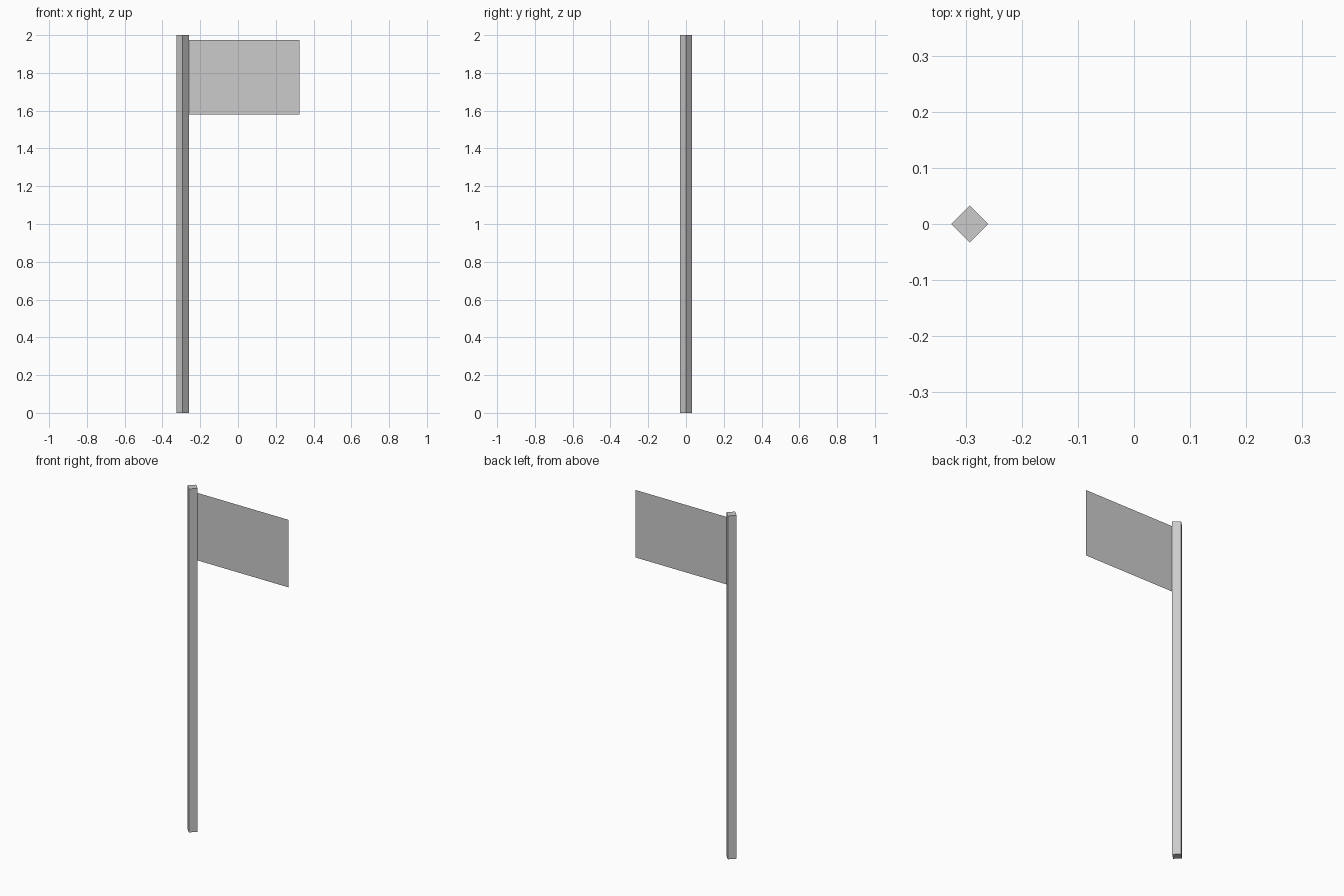
import bpy, bmesh

if "Cube" in bpy.data.objects:
    bpy.data.objects.remove(bpy.data.objects["Cube"])

POLE_X, POLE_R, HEIGHT = -0.293, 0.033, 2.0

# Pole: four-sided, corners on the axes
bpy.ops.mesh.primitive_cylinder_add(vertices=4, radius=POLE_R, depth=HEIGHT,
                                    location=(POLE_X, 0, HEIGHT / 2))
bpy.context.object.name = "pole"

# Flag: single flat sheet joined to the pole's right corner
x0, x1, z0, z1 = POLE_X + POLE_R, 0.326, 1.58, 1.973
bm = bmesh.new()
bm.faces.new([bm.verts.new((x, 0, z))
              for x, z in ((x0, z0), (x1, z0), (x1, z1), (x0, z1))])
mesh = bpy.data.meshes.new("flag")
bm.to_mesh(mesh)
bm.free()
bpy.context.collection.objects.link(bpy.data.objects.new("flag", mesh))
